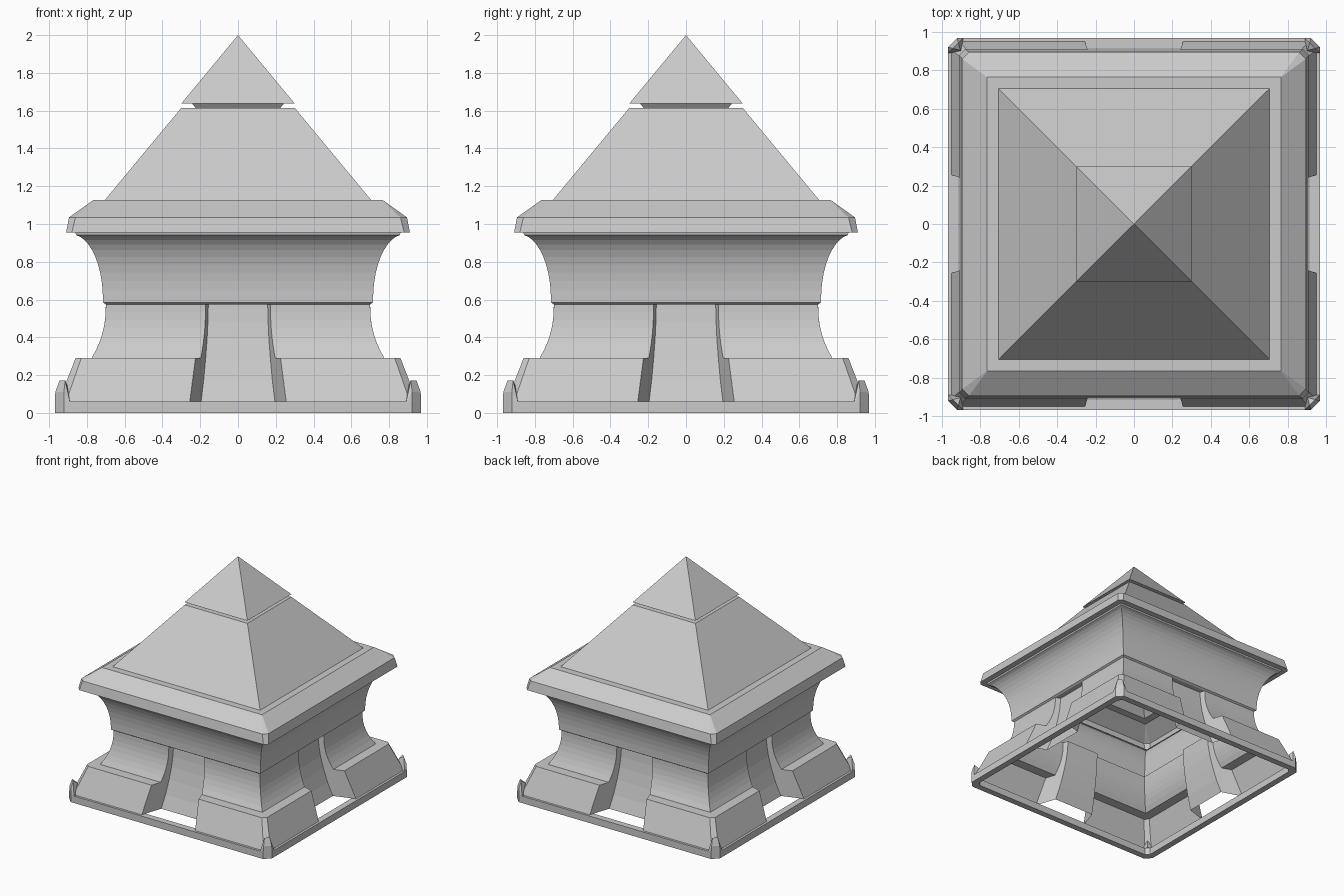
import bpy, bmesh, math

if "Cube" in bpy.data.objects:
    bpy.data.objects.remove(bpy.data.objects["Cube"])

def finish(name, bm):
    bmesh.ops.remove_doubles(bm, verts=bm.verts, dist=0.0005)
    bmesh.ops.recalc_face_normals(bm, faces=bm.faces)
    me = bpy.data.meshes.new(name)
    bm.to_mesh(me)
    bm.free()
    ob = bpy.data.objects.new(name, me)
    bpy.context.collection.objects.link(ob)
    return ob

def face(bm, pts):
    bm.faces.new([bm.verts.new(p) for p in pts])

def square(p, z, c):
    """Square loop of half-width p with corners chamfered by c."""
    base = [(p, -(p - c)), (p, p - c)]
    out = []
    for k in range(4):
        a = k * math.pi / 2
        for x, y in base:
            out.append((x * math.cos(a) - y * math.sin(a),
                        x * math.sin(a) + y * math.cos(a), z))
    if c == 0:
        out = out[1::2]
    return out

def loft(name, levels, closed=False):
    """Skin square loops given as (half-width, z, chamfer)."""
    bm = bmesh.new()
    pairs = list(zip(levels, levels[1:] + levels[:1]))
    for a, b in (pairs if closed else pairs[:-1]):
        n = 4 if a[2] == 0 and b[2] == 0 else 8
        la = square(a[0], a[1], a[2] if n == 4 else max(a[2], 0.001))
        lb = square(b[0], b[1], b[2] if n == 4 else max(b[2], 0.001))
        for i in range(n):
            j = (i + 1) % n
            if b[0] == 0:
                face(bm, [la[i], la[j], (0, 0, b[1])])
            else:
                face(bm, [la[i], la[j], lb[j], lb[i]])
    return finish(name, bm)

def turned(p, k):
    x, y, z = p
    for _ in range(k):
        x, y = -y, x
    return (x, y, z)

# Base frame: open square ring
loft("base_frame", [(0.97, 0, 0.05), (0.97, 0.06, 0.05),
                    (0.915, 0.06, 0.03), (0.915, 0, 0.03)], closed=True)

# Wedge-shaped doorway: half-width depends on distance from the centre
def gap(p):
    return 0.172 + 0.333 * (p - 0.70)

leg = [(0.95, 0.06, 0.04), (0.86, 0.29, 0.03), (0.775, 0.29, 0)]
for i in range(1, 8):
    t = i / 7
    leg.append((0.695 + 0.08 * (1 - t) ** 2.2 + 0.005 * t, 0.29 + 0.285 * t, 0))
panel = [(0.77, 0.06), (0.73, 0.17), (0.697, 0.29), (0.675, 0.39),
         (0.662, 0.48), (0.655, 0.575)]

# Four flared corner legs with doorway side walls
bm = bmesh.new()
for k in range(4):
    rows = []
    for p, z, c in leg:
        w, c = gap(p), max(c, 0.0001)
        rows.append([turned(q, k) for q in
                     ((w, -p, z), (p - c, -p, z), (p, c - p, z), (p, -w, z))])
    for a, b in zip(rows, rows[1:]):
        for i in range(3):
            face(bm, [a[i], a[i + 1], b[i + 1], b[i]])
    outline = [(p, z) for p, z, c in leg] + panel[::-1]
    for s in (-1, 1):
        face(bm, [turned((s * gap(p), -p, z), k) for p, z in outline])
bmesh.ops.dissolve_degenerate(bm, dist=0.0003, edges=bm.edges)
finish("corner_legs", bm)

# Recessed doorway panels and their soffits
bm = bmesh.new()
for k in range(4):
    for (p, z), (q, y) in zip(panel, panel[1:] + [(0.70, 0.575)]):
        face(bm, [turned(v, k) for v in ((-gap(p), -p, z), (gap(p), -p, z),
                                         (gap(q), -q, y), (-gap(q), -q, y))])
finish("recessed_panels", bm)

# Pointed corner caps on the frame
bm = bmesh.new()
for k in range(4):
    pts = [(0.97, -0.89, 0.06), (0.97, -0.92, 0.06), (0.92, -0.97, 0.06),
           (0.89, -0.97, 0.06), (0.89, -0.89, 0.06),
           (0.967, -0.922, 0.11), (0.922, -0.967, 0.11),
           (0.945, -0.915, 0.172), (0.915, -0.945, 0.172), (0.905, -0.905, 0.15)]
    vs = [bm.verts.new(turned(p, k)) for p in pts]
    bmesh.ops.convex_hull(bm, input=vs)
finish("corner_caps", bm)

# Concave upper wall with lip, flaring into the eave
wall = [(0.70, 0.575, 0), (0.715, 0.585, 0), (0.715, 0.60, 0)]
for i in range(1, 11):
    t = math.radians(8.2 * i)
    wall.append((0.715 + 0.165 * (1 - math.cos(t)), 0.60 + 0.345 * math.sin(t), 0))
wall.append((0.86, 0.955, 0))
loft("upper_wall", wall)

# Eave slab with chamfered corners
loft("eave", [(0.85, 0.955, 0), (0.91, 0.955, 0.03), (0.895, 1.035, 0.035),
              (0.765, 1.127, 0), (0.70, 1.127, 0)])

# Pyramid roof, recessed neck and pointed cap
loft("roof", [(0.705, 1.127, 0), (0.30, 1.615, 0), (0.225, 1.615, 0)])
loft("roof_neck", [(0.225, 1.615, 0), (0.243, 1.638, 0)])
loft("roof_cap", [(0.243, 1.638, 0), (0.30, 1.638, 0), (0, 2.0, 0)])
